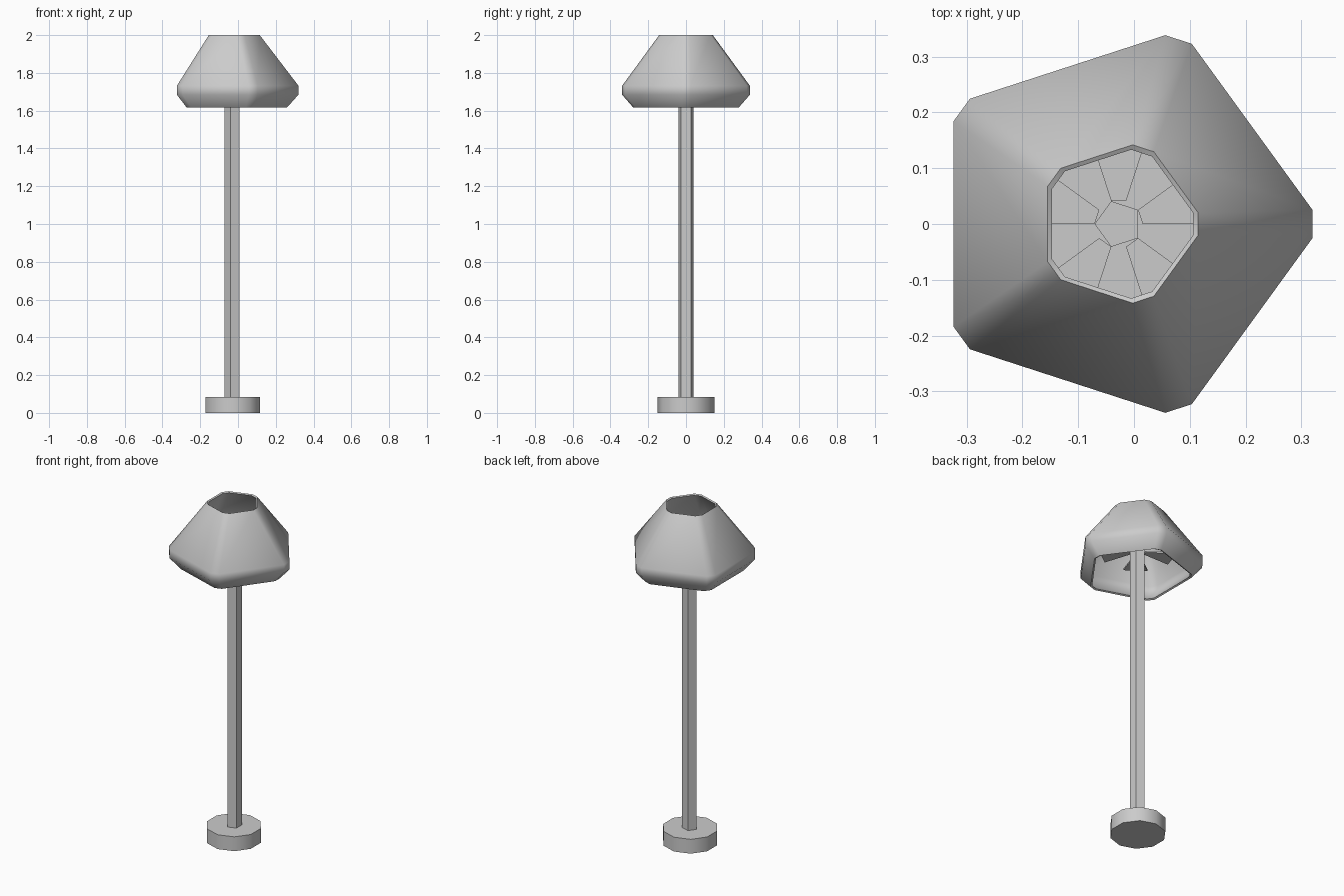
import bpy, bmesh
from math import sin, cos, pi, radians

if "Cube" in bpy.data.objects:
    bpy.data.objects.remove(bpy.data.objects["Cube"])

CX = -0.0275  # axis of the lamp


def make(name, bm, smooth=None):
    bmesh.ops.recalc_face_normals(bm, faces=bm.faces)
    me = bpy.data.meshes.new(name)
    bm.to_mesh(me)
    bm.free()
    ob = bpy.data.objects.new(name, me)
    bpy.context.collection.objects.link(ob)
    if smooth:
        bpy.ops.object.select_all(action='DESELECT')
        ob.select_set(True)
        bpy.context.view_layer.objects.active = ob
        bpy.ops.object.shade_smooth_by_angle(angle=radians(smooth))
    return ob


def ring(bm, r, z, angles):
    return [bm.verts.new((CX + r * cos(a), r * sin(a), z)) for a in angles]


def bridge(bm, a, b):
    n = len(a)
    for i in range(n):
        j = (i + 1) % n
        bm.faces.new((a[i], a[j], b[j], b[i]))


def prism(name, r, z0, z1, n, turn, smooth=None):
    bm = bmesh.new()
    angles = [turn + 2 * pi * i / n for i in range(n)]
    a, b = ring(bm, r, z0, angles), ring(bm, r, z1, angles)
    bridge(bm, a, b)
    bm.faces.new(a)
    bm.faces.new(b)
    return make(name, bm, smooth)


# Ten-sided foot and five-sided pole
prism("base", 0.152, 0, 0.085, 10, pi / 10, 40)
prism("pole", 0.043, 0.08, 1.765, 5, pi)

# Hollow shade: pentagon with clipped corners (radius, height, corner half-width)
profile = [(0.288, 1.617, 0.021), (0.348, 1.684, 0.025), (0.3485, 1.732, 0.025),
           (0.144, 2.0, 0.020), (0.135, 1.995, 0.020), (0.336, 1.730, 0.024),
           (0.336, 1.688, 0.024), (0.278, 1.622, 0.020)]
bm = bmesh.new()
rings = []
for r, z, w in profile:
    h = w / r
    rings.append(ring(bm, r, z, [2 * pi * k / 5 + s * h for k in range(5) for s in (-1, 1)]))
for i in range(len(rings)):
    bridge(bm, rings[i], rings[(i + 1) % len(rings)])
make("lamp_shade", bm, 50)

# Five fan-shaped plates holding the shade at the top of the pole
bm = bmesh.new()
for k in range(5):
    angles = (2 * pi * k / 5, 2 * pi * k / 5 + pi / 5)
    loops = []
    for z in (1.755, 1.765):
        i = ring(bm, 0.043, z, angles)
        o = ring(bm, 0.21, z, angles)
        loops.append([i[0], o[0], o[1], i[1]])
        bm.faces.new(loops[-1])
    bridge(bm, *loops)
make("shade_supports", bm)
